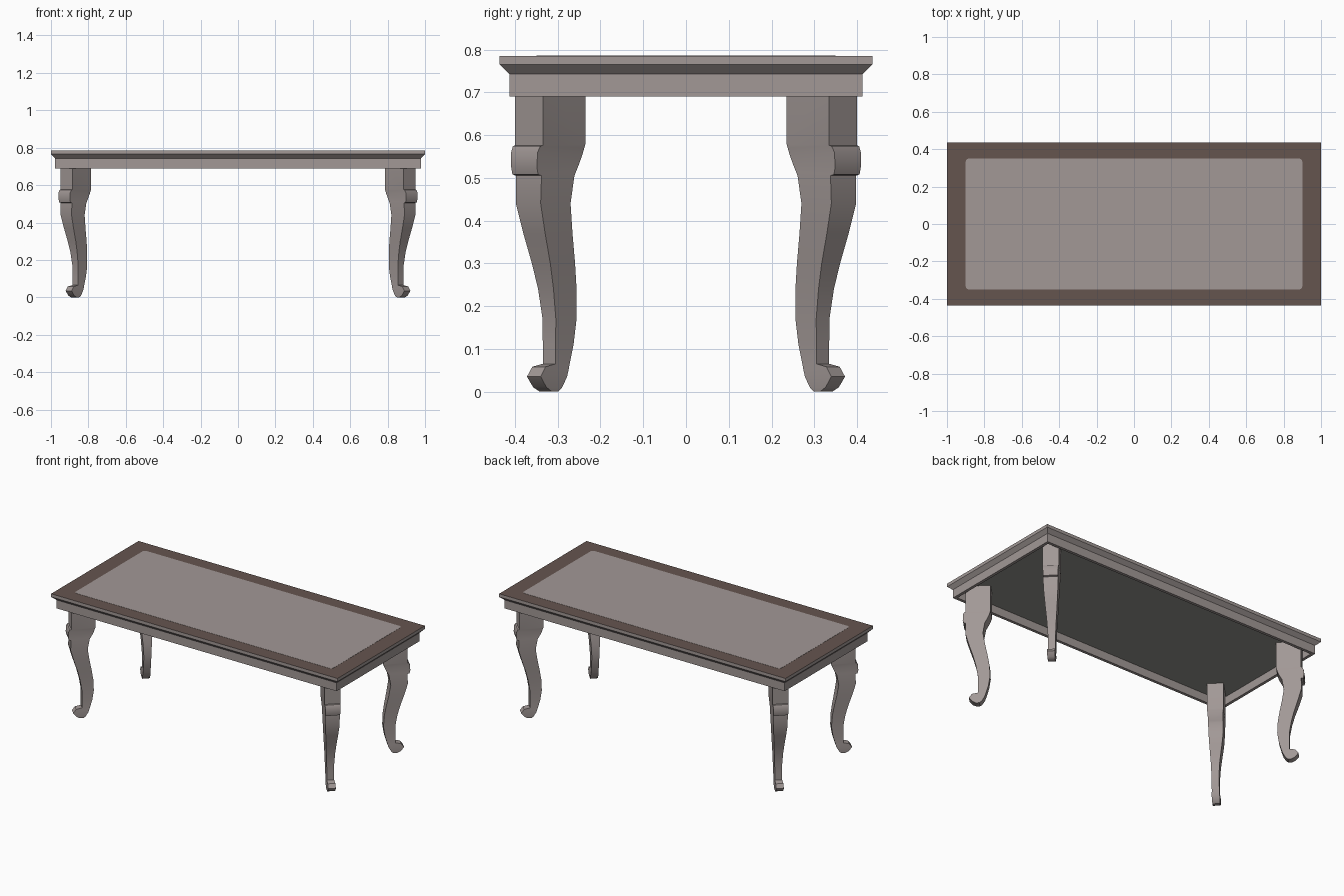
import bpy, bmesh, math

if "Cube" in bpy.data.objects:
    bpy.data.objects.remove(bpy.data.objects["Cube"])


def material(name, rgb):
    m = bpy.data.materials.new(name)
    m.diffuse_color = (*rgb, 1)
    m.use_nodes = True
    m.node_tree.nodes["Principled BSDF"].inputs["Base Color"].default_value = m.diffuse_color
    return m


WOOD = material("mauve_grey_wood", (0.36, 0.315, 0.305))
BORDER = material("dark_brown_border", (0.13, 0.09, 0.078))
UNDER = material("neutral_grey_underside", (0.29, 0.29, 0.27))


def loft(name, rings, mats, start_mat=0, end_mat=0):
    """Skin a stack of equal-length rings and cap both ends."""
    bm = bmesh.new()
    vs = [[bm.verts.new(p) for p in r] for r in rings]
    n = len(rings[0])
    for a, b in zip(vs, vs[1:]):
        for i in range(n):
            j = (i + 1) % n
            bm.faces.new((a[i], a[j], b[j], b[i]))
    bm.faces.new(vs[0][::-1]).material_index = start_mat
    bm.faces.new(vs[-1]).material_index = end_mat
    bmesh.ops.recalc_face_normals(bm, faces=bm.faces[:])
    me = bpy.data.meshes.new(name)
    bm.to_mesh(me)
    bm.free()
    for m in mats:
        me.materials.append(m)
    ob = bpy.data.objects.new(name, me)
    bpy.context.collection.objects.link(ob)
    return ob


def rect(x, y, z):
    return [(-x, -y, z), (x, -y, z), (x, y, z), (-x, y, z)]


def rounded_rect(x, y, z, r, seg=4):
    pts = []
    for k, (sx, sy) in enumerate([(1, 1), (-1, 1), (-1, -1), (1, -1)]):
        for i in range(seg + 1):
            a = math.pi / 2 * (k + i / seg)
            pts.append((sx * (x - r) + r * math.cos(a),
                        sy * (y - r) + r * math.sin(a), z))
    return pts


# table top: sloped moulding under a thin slab, brown upper face
loft("table_top",
     [rect(0.978, 0.413, 0.743), rect(1, 0.436, 0.765), rect(1, 0.436, 0.785)],
     [WOOD, BORDER], end_mat=1)

# inlaid centre panel with rounded corners
loft("top_panel",
     [rounded_rect(0.9, 0.35, 0.78, 0.017), rounded_rect(0.9, 0.35, 0.786, 0.017)],
     [WOOD])

# apron: hollow frame with recessed underside
loft("apron",
     [rect(0.96, 0.395, 0.741), rect(0.96, 0.395, 0.69),
      rect(0.978, 0.413, 0.69), rect(0.978, 0.413, 0.743)],
     [WOOD, UNDER], start_mat=1)

# cabriole leg sections: height outer, height inner, half width, outer, inner
SECTIONS = [
    (0.000, 0.000, 0.0145, 0.328, 0.314),
    (0.010, 0.008, 0.0155, 0.342, 0.306),
    (0.035, 0.035, 0.0160, 0.356, 0.294),
    (0.058, 0.052, 0.0155, 0.344, 0.290),
    (0.065, 0.065, 0.0150, 0.320, 0.287),
    (0.110, 0.110, 0.0150, 0.320, 0.278),
    (0.170, 0.170, 0.0155, 0.320, 0.2715),
    (0.240, 0.240, 0.0180, 0.328, 0.274),
    (0.300, 0.300, 0.0215, 0.339, 0.281),
    (0.370, 0.370, 0.0255, 0.355, 0.291),
    (0.440, 0.440, 0.0290, 0.369, 0.299),
    (0.505, 0.505, 0.0300, 0.368, 0.291),
    (0.508, 0.515, 0.0300, 0.376, 0.287),
    (0.525, 0.530, 0.0300, 0.379, 0.281),
    (0.560, 0.555, 0.0310, 0.378, 0.273),
    (0.574, 0.570, 0.0320, 0.373, 0.270),
    (0.576, 0.578, 0.0325, 0.367, 0.268),
    (0.741, 0.741, 0.0330, 0.367, 0.268),
]


def leg(name, sx, sy):
    """Leg set on the diagonal of one corner."""
    rings = []
    for zo, zi, h, so, si in SECTIONS:
        rings.append([(sx * (0.55 + s + d), sy * (s - d), z)
                      for s, d, z in ((so, h, zo), (so, -h, zo),
                                      (si, -h, zi), (si, h, zi))])
    ob = loft(name, rings, [WOOD])
    bpy.ops.object.select_all(action='DESELECT')
    ob.select_set(True)
    bpy.context.view_layer.objects.active = ob
    bpy.ops.object.shade_smooth_by_angle(angle=math.radians(35))


for sy, end in ((-1, "front"), (1, "back")):
    for sx, side in ((-1, "left"), (1, "right")):
        leg(f"{end}_{side}_leg", sx, sy)
